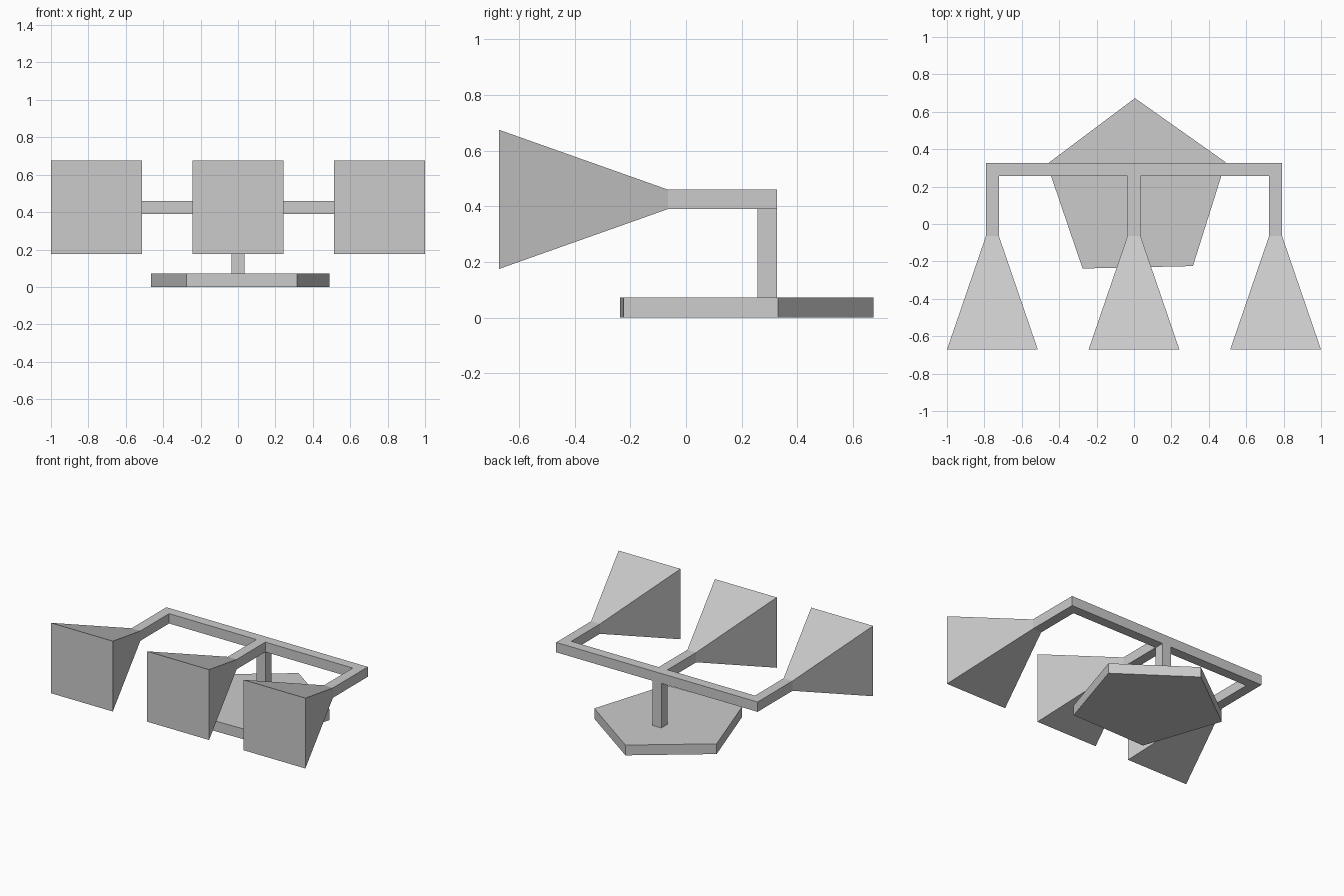
import bpy, bmesh

cube = bpy.data.objects.get("Cube")
if cube:
    bpy.data.objects.remove(cube, do_unlink=True)

grey = bpy.data.materials.new("plain_grey")
grey.use_nodes = True
colour = (0.6, 0.6, 0.6, 1)
grey.diffuse_color = colour
grey.node_tree.nodes["Principled BSDF"].inputs["Base Color"].default_value = colour

HALF = 0.035      # half thickness of every bar
MID_Z = 0.425     # height of the frame's centre line
NECK_Y = -0.065   # where an arm meets its horn
SPREAD = 0.757    # distance from middle arm to outer arm


def finish(name, bm):
    bmesh.ops.recalc_face_normals(bm, faces=bm.faces)
    mesh = bpy.data.meshes.new(name)
    bm.to_mesh(mesh)
    bm.free()
    mesh.materials.append(grey)
    obj = bpy.data.objects.new(name, mesh)
    bpy.context.collection.objects.link(obj)


def prism(name, outline, bottom, top):
    """Extrude a flat outline upward."""
    bm = bmesh.new()
    face = bm.faces.new([bm.verts.new((x, y, bottom)) for x, y in outline])
    moved = bmesh.ops.extrude_face_region(bm, geom=[face])["geom"]
    verts = [v for v in moved if isinstance(v, bmesh.types.BMVert)]
    bmesh.ops.translate(bm, verts=verts, vec=(0, 0, top - bottom))
    finish(name, bm)


def horn(name, x):
    """Square horn flaring forward from the end of an arm, closed at the mouth."""
    bm = bmesh.new()
    rings = []
    for y, w, h in ((NECK_Y, HALF, HALF), (-0.672, 0.243, 0.25)):
        rings.append([bm.verts.new((x + sx * w, y, MID_Z + sz * h))
                      for sx, sz in ((-1, -1), (1, -1), (1, 1), (-1, 1))])
    neck, mouth = rings
    bm.faces.new(mouth)
    for i in range(4):
        j = (i + 1) % 4
        bm.faces.new((neck[i], neck[j], mouth[j], mouth[i]))
    bm.faces.new(neck[::-1])
    finish(name, bm)


# Five-sided base plate
prism("base_plate", [(0.005, 0.673), (0.49, 0.33), (0.315, -0.225),
                     (-0.275, -0.238), (-0.465, 0.32)], 0, 0.073)

# Upright post
back, inner = 0.327, 0.257
prism("post", [(-HALF, inner), (HALF, inner), (HALF, back), (-HALF, back)],
      0.073, MID_Z - HALF)

# Three-armed frame as one outline: back edge, then around each arm
outer = SPREAD + HALF
outline = [(outer, back), (-outer, back)]
for x in (-SPREAD, 0, SPREAD):
    arm = [(x - HALF, inner), (x - HALF, NECK_Y), (x + HALF, NECK_Y), (x + HALF, inner)]
    if x < 0:
        arm = arm[1:]
    if x > 0:
        arm = arm[:-1]
    outline += arm
prism("frame", outline, MID_Z - HALF, MID_Z + HALF)

# Horns
for name, x in (("right_horn", -SPREAD), ("middle_horn", 0), ("left_horn", SPREAD)):
    horn(name, x)
